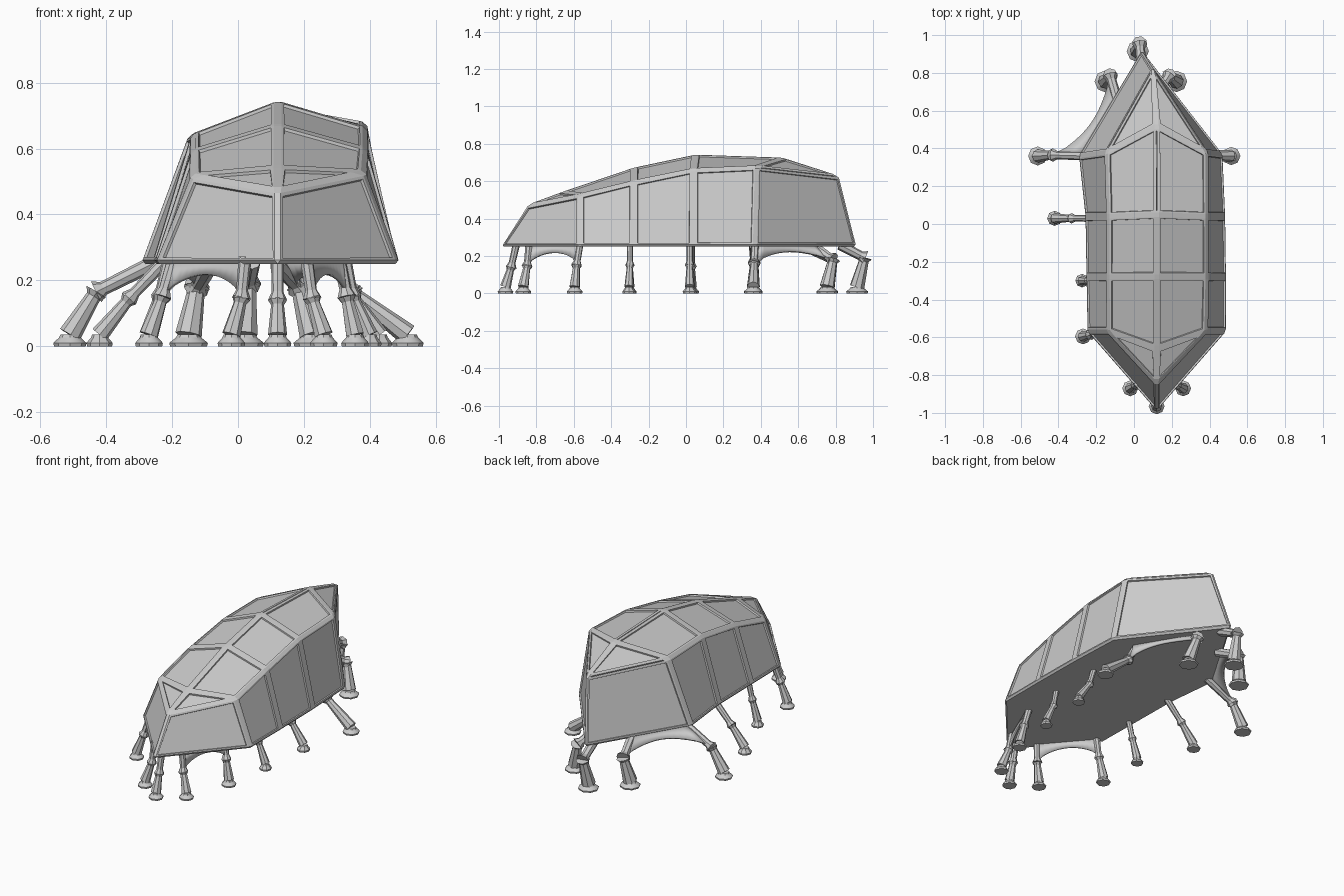
import bpy, bmesh, math
from mathutils import Vector, Matrix

if "Cube" in bpy.data.objects:
    bpy.data.objects.remove(bpy.data.objects["Cube"])


def finish(name, bm, smooth=True):
    bmesh.ops.recalc_face_normals(bm, faces=bm.faces[:])
    me = bpy.data.meshes.new(name)
    bm.to_mesh(me)
    bm.free()
    ob = bpy.data.objects.new(name, me)
    bpy.context.collection.objects.link(ob)
    if smooth:
        bpy.ops.object.select_all(action='DESELECT')
        ob.select_set(True)
        bpy.context.view_layer.objects.active = ob
        bpy.ops.object.shade_smooth_by_angle(angle=math.radians(35))
    return ob


# Faceted hull: each rib is left base, left shoulder, ridge, right shoulder, right base
ribs = [
    [(-.25, -.57, .25), (-.14, -.57, .52), (.12, -.66, .545), (.385, -.57, .53), (.49, -.57, .25)],
    [(-.255, -.28, .25), (-.14, -.28, .595), (.12, -.28, .675), (.39, -.28, .60), (.49, -.28, .25)],
    [(-.26, .04, .25), (-.14, .04, .645), (.12, .05, .745), (.39, .04, .665), (.485, .04, .25)],
    [(-.295, .36, .25), (-.15, .38, .64), (.12, .52, .728), (.39, .38, .68), (.47, .37, .25)],
]
bm = bmesh.new()
rv = [[bm.verts.new(p) for p in r] for r in ribs]
nose_b, nose_t = bm.verts.new((.12, -.995, .25)), bm.verts.new((.12, -.85, .475))
tail_b, tail_t = bm.verts.new((.04, .92, .25)), bm.verts.new((.10, .825, .63))
for a, b in zip(rv, rv[1:]):
    for i in range(4):
        bm.faces.new((a[i], a[i + 1], b[i + 1], b[i]))
for r, vb, vt in ((rv[0], nose_b, nose_t), (rv[-1], tail_b, tail_t)):
    bm.faces.new((r[0], r[1], vt, vb))
    bm.faces.new((r[1], r[2], vt))
    bm.faces.new((r[2], r[3], vt))
    bm.faces.new((r[3], r[4], vb, vt))
floor = [nose_b] + [r[4] for r in rv] + [tail_b] + [r[0] for r in reversed(rv)]
bm.faces.new(floor)
bmesh.ops.recalc_face_normals(bm, faces=bm.faces[:])
bmesh.ops.bevel(bm, geom=bm.edges[:], offset=.012, segments=1, affect='EDGES', profile=.5)
# Sunken panels leave the frame beams standing proud
bm.normal_update()
panels = [f for f in bm.faces if f.calc_area() > .01 and f.normal.z > -.5]
bmesh.ops.inset_individual(bm, faces=panels, thickness=.013, depth=0)
bmesh.ops.inset_individual(bm, faces=panels, thickness=.003, depth=-.009)
finish("hull", bm, False)


def cone(bm, a, b, r1, r2):
    a, b = Vector(a), Vector(b)
    d = b - a
    m = Matrix.Translation((a + b) / 2) @ d.to_track_quat('Z', 'Y').to_matrix().to_4x4()
    bmesh.ops.create_cone(bm, cap_ends=True, segments=8, radius1=r1, radius2=r2,
                          depth=d.length, matrix=m)


def leg(name, hip, knee, foot, s=1.0):
    hip, knee, foot = Vector(hip), Vector(knee), Vector(foot)
    ankle = foot + Vector((0, 0, .035))
    bm = bmesh.new()
    up, low = (hip - knee).normalized(), (ankle - knee).normalized()
    cuff = knee + up * .025
    cone(bm, hip + up * .02, cuff, .020 * s, .018 * s)       # thigh
    cone(bm, cuff, knee, .018 * s, .029 * s)                 # flared knee cuff
    cone(bm, knee, knee + low * .018, .029 * s, .018 * s)
    cone(bm, knee, ankle, .018 * s, .029 * s)                # shin
    cone(bm, ankle, ankle - Vector((0, 0, .01)), .024 * s, .028 * s)
    cone(bm, foot + Vector((0, 0, .028)), foot + Vector((0, 0, .01)), .026 * s, .042 * s)  # foot
    cone(bm, foot + Vector((0, 0, .01)), foot, .042 * s, .040 * s)
    finish(name, bm)


# Legs: hip, knee, foot, thickness
legs = {
    "nose_leg": ((.12, -.91, .25), (.12, -.935, .14), (.12, -.965, 0), 1),
    "front_left_leg": ((.02, -.84, .25), (.01, -.85, .145), (-.02, -.87, 0), 1),
    "front_right_leg": ((.21, -.84, .25), (.225, -.85, .145), (.26, -.87, 0), 1),
    "left_leg_1": ((-.20, -.57, .25), (-.23, -.585, .15), (-.27, -.595, 0), 1),
    "right_leg_1": ((.31, -.57, .25), (.33, -.585, .15), (.355, -.595, 0), 1),
    "left_leg_2": ((-.215, -.30, .25), (-.24, -.30, .15), (-.275, -.30, 0), .85),
    "right_leg_2": ((.33, -.30, .25), (.35, -.30, .15), (.40, -.305, 0), .85),
    "left_leg_3": ((-.23, .03, .25), (-.33, .03, .145), (-.42, .03, 0), .95),
    "right_leg_3": ((.32, .02, .25), (.35, .02, .15), (.43, .02, 0), .9),
    "left_leg_4": ((-.26, .36, .25), (-.43, .365, .165), (-.51, .36, 0), 1.2),
    "right_leg_4": ((.30, .37, .25), (.35, .365, .16), (.515, .36, 0), 1.15),
    "rear_left_leg": ((-.09, .66, .24), (-.125, .785, .18), (-.15, .755, 0), 1.4),
    "rear_right_leg": ((.13, .70, .24), (.185, .785, .18), (.225, .755, 0), 1.35),
    "tail_leg": ((.04, .84, .25), (.03, .955, .19), (.02, .915, 0), 1.4),
}
for name, args in legs.items():
    leg(name, *args)


def web(name, a, b, ka, kb, n=12):
    # Arched skirt hanging from the hull between two neighbouring knees
    a, b, ka, kb = map(Vector, (a, b, ka, kb))
    bm = bmesh.new()
    rows = []
    for i in range(n + 1):
        t = i / n
        top = a.lerp(b, t)
        low = ka.lerp(kb, t).lerp(top, .62 * math.sin(math.pi * t) ** .6)
        rows.append((bm.verts.new(top), bm.verts.new(low)))
    for p, q in zip(rows, rows[1:]):
        bm.faces.new((p[0], q[0], q[1], p[1]))
    ob = finish(name, bm)
    mod = ob.modifiers.new("thickness", 'SOLIDIFY')
    mod.thickness = .012
    mod.offset = 0


web("front_left_web", (.02, -.83, .255), (-.20, -.57, .255), (.01, -.85, .15), (-.22, -.585, .16))
web("front_right_web", (.21, -.83, .255), (.32, -.57, .255), (.225, -.85, .15), (.33, -.585, .16))
web("rear_left_web", (-.27, .38, .255), (-.09, .68, .255), (-.42, .37, .175), (-.13, .775, .18))
web("rear_right_web", (.33, .39, .255), (.14, .70, .255), (.35, .38, .16), (.18, .77, .18))
